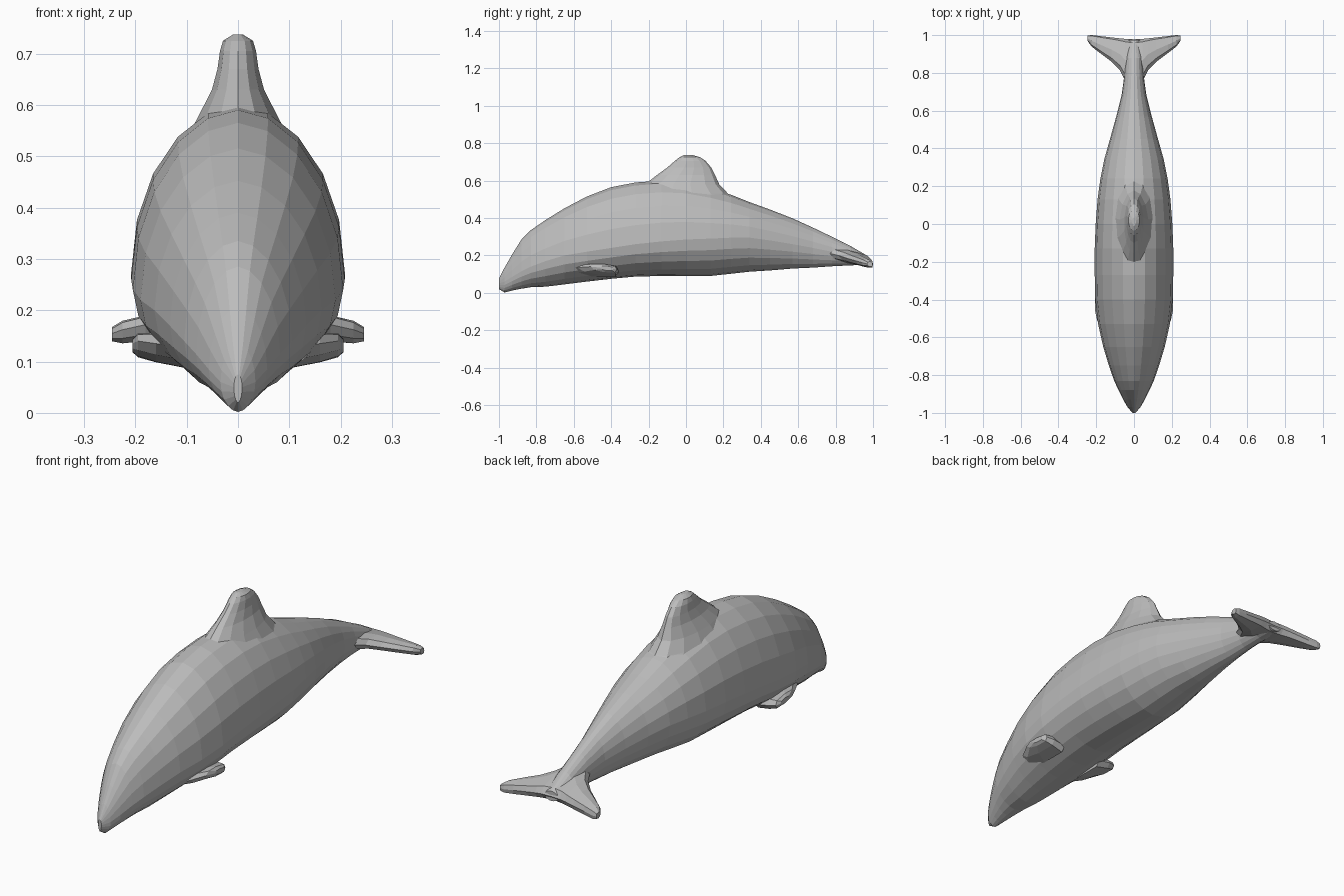
import bpy, bmesh, math

skin = bpy.data.materials.new("grey skin")
skin.diffuse_color = (0.5, 0.5, 0.5, 1)


def loft(name, rings):
    """Bridge closed rings of equal length and cap both ends."""
    bm = bmesh.new()
    vr = [[bm.verts.new(p) for p in r] for r in rings]
    n = len(vr[0])
    for a, b in zip(vr, vr[1:]):
        for i in range(n):
            j = (i + 1) % n
            bm.faces.new((a[i], a[j], b[j], b[i]))
    bm.faces.new(vr[0])
    bm.faces.new(vr[-1])
    bmesh.ops.recalc_face_normals(bm, faces=bm.faces)
    me = bpy.data.meshes.new(name)
    bm.to_mesh(me)
    bm.free()
    me.materials.append(skin)
    ob = bpy.data.objects.new(name, me)
    bpy.context.collection.objects.link(ob)
    return ob


def spow(v, e):
    return math.copysign(abs(v) ** e, v)


def body_ring(y, top, bottom, widest, half, n=20):
    ring = []
    for i in range(n):
        a = 2 * math.pi * i / n
        c, s = math.cos(a), math.sin(a)
        reach = top - widest if s > 0 else widest - bottom
        ring.append((half * spow(c, 1.08), y, widest + reach * s))
    return ring


# Body: y, top z, bottom z, z of widest point, half width
stations = [
    (-1.0, 0.075, 0.02, 0.05, 0.008),
    (-0.97, 0.135, 0.002, 0.06, 0.034),
    (-0.93, 0.205, 0.012, 0.085, 0.057),
    (-0.88, 0.285, 0.022, 0.115, 0.082),
    (-0.83, 0.335, 0.03, 0.14, 0.105),
    (-0.75, 0.39, 0.033, 0.17, 0.133),
    (-0.65, 0.452, 0.045, 0.2, 0.163),
    (-0.53, 0.515, 0.06, 0.22, 0.19),
    (-0.4, 0.565, 0.075, 0.24, 0.205),
    (-0.27, 0.59, 0.087, 0.26, 0.208),
    (-0.13, 0.6, 0.09, 0.275, 0.208),
    (0.0, 0.59, 0.09, 0.285, 0.203),
    (0.13, 0.56, 0.09, 0.29, 0.193),
    (0.24, 0.525, 0.102, 0.295, 0.178),
    (0.34, 0.485, 0.113, 0.295, 0.158),
    (0.45, 0.445, 0.12, 0.28, 0.127),
    (0.57, 0.398, 0.13, 0.26, 0.094),
    (0.68, 0.348, 0.135, 0.24, 0.066),
    (0.78, 0.3, 0.142, 0.22, 0.052),
    (0.88, 0.25, 0.147, 0.195, 0.045),
    (0.975, 0.195, 0.15, 0.172, 0.035),
]
loft("body", [body_ring(*s) for s in stations])

# Dorsal fin: z, front y, back y, half thickness
fin = [
    (0.48, -0.3, 0.29, 0.125),
    (0.53, -0.27, 0.225, 0.105),
    (0.58, -0.22, 0.178, 0.078),
    (0.63, -0.155, 0.155, 0.052),
    (0.67, -0.1, 0.135, 0.041),
    (0.705, -0.06, 0.105, 0.036),
    (0.725, -0.035, 0.075, 0.03),
    (0.737, -0.01, 0.035, 0.01),
]
N = 14
loft("dorsal_fin", [
    [(h * math.sin(2 * math.pi * i / N),
      (f + b) / 2 - (b - f) / 2 * math.cos(2 * math.pi * i / N), z)
     for i in range(N)] for z, f, b, h in fin])


def blade_ring(x, front, back, zf, zb, t):
    """Flat fin section with a rounded leading edge."""
    prof = [(0, 0), (0.15, 0.7), (0.5, 1), (0.93, 0.8), (1, 0),
            (0.93, -0.8), (0.5, -1), (0.15, -0.7)]
    return [(x, front + (back - front) * u, zf + (zb - zf) * u + t * v)
            for u, v in prof]


# Tail flukes: x, front y, back y, front z, back z, half thickness
half = [
    (0.0, 0.7, 0.978, 0.23, 0.172, 0.035),
    (0.045, 0.755, 0.98, 0.215, 0.172, 0.034),
    (0.075, 0.815, 0.983, 0.2, 0.17, 0.031),
    (0.12, 0.86, 0.988, 0.185, 0.165, 0.028),
    (0.18, 0.905, 0.995, 0.172, 0.158, 0.025),
    (0.225, 0.94, 1.0, 0.162, 0.153, 0.022),
    (0.245, 0.968, 0.998, 0.155, 0.152, 0.014),
]
span = [(-s[0], *s[1:]) for s in reversed(half[1:])] + half
loft("tail_flukes", [blade_ring(*s) for s in span])

# Small flippers folded against the lower flanks
flipper = [
    (0.1, -0.64, -0.36, 0.125, 0.11, 0.03),
    (0.16, -0.58, -0.36, 0.135, 0.12, 0.028),
    (0.195, -0.51, -0.37, 0.14, 0.125, 0.022),
    (0.206, -0.46, -0.39, 0.135, 0.128, 0.012),
]
for side, label in ((1, "left"), (-1, "right")):
    loft(label + "_flipper",
         [blade_ring(side * s[0], *s[1:]) for s in flipper])
